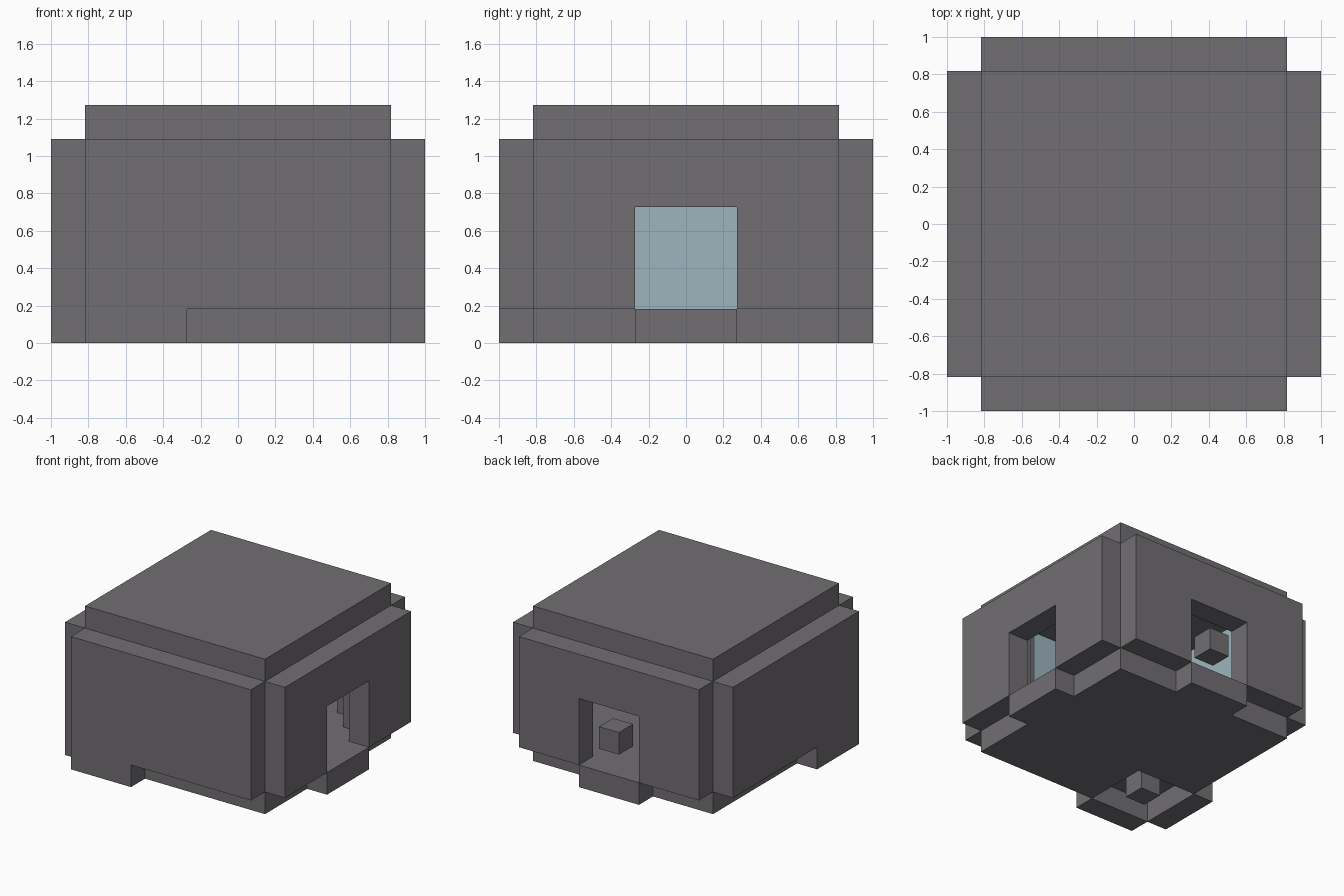
import bpy, bmesh, math
from mathutils import Vector
from itertools import product

cube = bpy.data.objects.get("Cube")
if cube:
    bpy.data.objects.remove(cube, do_unlink=True)

U = 2 / 11                      # one block of the modelling grid
ORIGIN = Vector((-1, -1, 0))


def material(name, rgb):
    mat = bpy.data.materials.new(name)
    mat.use_nodes = True
    mat.diffuse_color = (*rgb, 1)
    mat.node_tree.nodes["Principled BSDF"].inputs["Base Color"].default_value = (*rgb, 1)
    return mat


GREY = material("stone grey", (0.165, 0.158, 0.168))
BLUE = material("pale blue", (0.337, 0.462, 0.521))


def finish(name, bm, mat):
    mesh = bpy.data.meshes.new(name)
    bm.to_mesh(mesh)
    bm.free()
    mesh.materials.append(mat)
    obj = bpy.data.objects.new(name, mesh)
    bpy.context.collection.objects.link(obj)
    return obj


def box(name, x, y, z, mat=GREY):
    """Plain box from grid ranges."""
    bm = bmesh.new()
    bmesh.ops.create_cube(bm, size=1)
    lo, hi = (Vector(c) for c in zip(x, y, z))
    for v in bm.verts:
        v.co = ORIGIN + U * ((lo + hi) / 2 + Vector(a * b for a, b in zip(v.co, hi - lo)))
    return finish(name, bm, mat)


def inside(cell, boxes):
    return any(all(a <= c < b for c, (a, b) in zip(cell, bx)) for bx in boxes)


def block_part(name, adds, cuts=(), swap=False):
    """Union of grid boxes minus other boxes, keeping only the outer skin."""
    if swap:
        adds, cuts = ([(b[1], b[0], b[2]) for b in s] for s in (adds, cuts))
    cells = {c for c in product(range(11), range(11), range(7))
             if inside(c, adds) and not inside(c, cuts)}
    bm = bmesh.new()
    for cell, axis, side in product(sorted(cells), range(3), (0, 1)):
        near = list(cell)
        near[axis] += 2 * side - 1
        if tuple(near) in cells:
            continue
        corners = []
        for p, q in ((0, 0), (1, 0), (1, 1), (0, 1)):
            c = Vector(cell)
            c[axis] += side
            c[(axis + 1) % 3] += p
            c[(axis + 2) % 3] += q
            corners.append(bm.verts.new(ORIGIN + U * c))
        bm.faces.new(corners if side else corners[::-1])
    bmesh.ops.remove_doubles(bm, verts=bm.verts, dist=0.001)
    bmesh.ops.dissolve_limit(bm, angle_limit=math.radians(1), verts=bm.verts, edges=bm.edges)
    return finish(name, bm, GREY)


BODY, ROOM, WIDE, DOOR = (1, 10), (2, 9), (3, 8), (4, 7)
FOOT, RISE = (0, 1), (1, 6)
NEAR, FAR = (0, 1), (10, 11)
CORNER = (1, 4)

# Hollow body with wide openings behind the doorways and a corner hatch below
block_part("body", [(BODY, BODY, (0, 7))],
           [(ROOM, ROOM, RISE), ((9, 10), WIDE, RISE), (WIDE, (9, 10), RISE),
            (CORNER, CORNER, FOOT)])
box("hatch_cover", CORNER, CORNER, (0.95, 1))

# Outer panels: closed ones reach down at the corner, open ones have a doorway
for closed, opened, pane, swap in (
        ("right_panel", "left_doorway", "right_inner_pane", False),
        ("front_panel", "back_doorway", "front_inner_pane", True)):
    block_part(closed, [(NEAR, BODY, RISE), (NEAR, CORNER, FOOT)], swap=swap)
    block_part(opened, [(FAR, BODY, RISE), (FAR, DOOR, FOOT)],
               [(FAR, DOOR, (1, 4))], swap=swap)
    across, along = (2, 2.04), WIDE
    if swap:
        across, along = along, across
    box(pane, across, along, RISE, BLUE)

# Small single blocks in the back doorway and the hatch
box("back_door_block", (5, 6), FAR, (2, 3))
box("hatch_block", (2, 3), (2, 3), FOOT)
